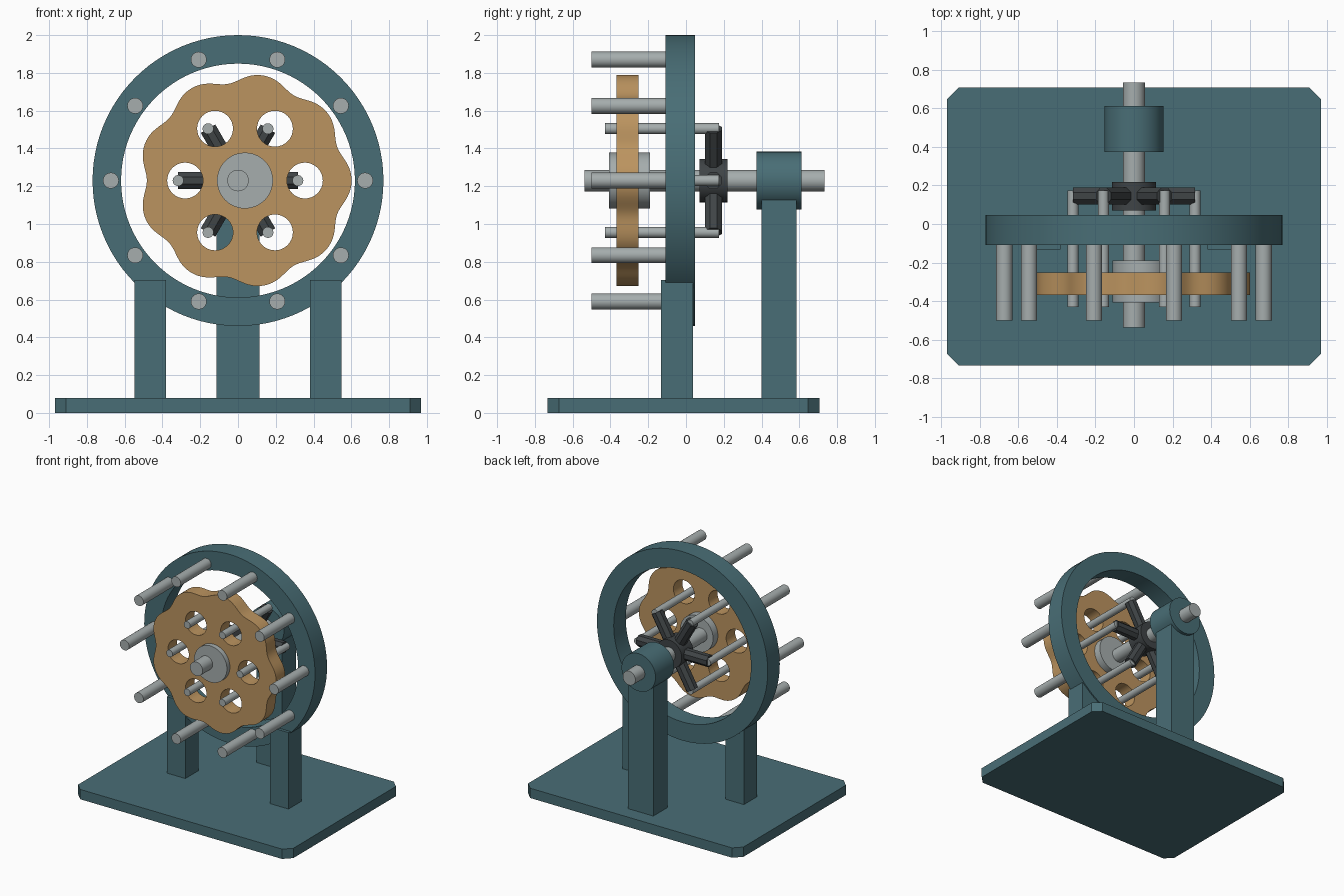
import bpy, bmesh
from math import cos, sin, pi, radians
from mathutils import Matrix, Vector

if "Cube" in bpy.data.objects:
    bpy.data.objects.remove(bpy.data.objects["Cube"])

ZC = 1.23      # axis height
ECC = 0.037    # eccentric offset of the cam and disc


def material(name, rgb):
    m = bpy.data.materials.new(name)
    m.diffuse_color = (*rgb, 1)
    m.use_nodes = True
    m.node_tree.nodes["Principled BSDF"].inputs["Base Color"].default_value = m.diffuse_color
    return m


TEAL = material("teal_paint", (0.066, 0.155, 0.18))
STEEL = material("steel", (0.38, 0.42, 0.42))
BRONZE = material("bronze", (0.50, 0.295, 0.115))
DARK = material("dark_steel", (0.05, 0.058, 0.062))


def finish(name, bm, mat):
    bmesh.ops.recalc_face_normals(bm, faces=bm.faces)
    me = bpy.data.meshes.new(name)
    bm.to_mesh(me)
    bm.free()
    me.materials.append(mat)
    ob = bpy.data.objects.new(name, me)
    bpy.context.collection.objects.link(ob)
    bpy.ops.object.select_all(action='DESELECT')
    ob.select_set(True)
    bpy.context.view_layer.objects.active = ob
    bpy.ops.object.shade_smooth_by_angle(angle=radians(30))
    return ob


def rod(name, a, b, r, mat, sides=32, spin=0.0):
    a, b = Vector(a), Vector(b)
    d = b - a
    bm = bmesh.new()
    rot = d.to_track_quat('Z', 'Y').to_matrix().to_4x4()
    m = Matrix.Translation((a + b) / 2) @ rot @ Matrix.Rotation(spin, 4, 'Z')
    bmesh.ops.create_cone(bm, cap_ends=True, segments=sides, radius1=r,
                          radius2=r, depth=d.length, matrix=m)
    return finish(name, bm, mat)


def y_rod(name, x, z, y0, y1, r, mat, sides=32):
    return rod(name, (x, y0, z), (x, y1, z), r, mat, sides)


def box(name, lo, hi, mat, chamfer=0):
    lo, hi = Vector(lo), Vector(hi)
    bm = bmesh.new()
    bmesh.ops.create_cube(bm, size=1, matrix=Matrix.Translation((lo + hi) / 2)
                          @ Matrix.Diagonal((*(hi - lo), 1)))
    if chamfer:
        upright = [e for e in bm.edges
                   if abs(e.verts[0].co.z - e.verts[1].co.z) > 1e-4]
        bmesh.ops.bevel(bm, geom=upright, offset=chamfer, segments=1, affect='EDGES')
    return finish(name, bm, mat)


def circle(r, n, cx=0, cz=0):
    return [(cx + r * cos(2 * pi * i / n), cz + r * sin(2 * pi * i / n)) for i in range(n)]


def plate(name, loops, x, y0, y1, mat):
    """Upright plate with holes: the first loop is the outline, the rest are cut out."""
    cu = bpy.data.curves.new(name, 'CURVE')
    cu.dimensions = '2D'
    cu.fill_mode = 'BOTH'
    cu.extrude = (y1 - y0) / 2
    for loop in loops:
        sp = cu.splines.new('POLY')
        sp.points.add(len(loop) - 1)
        for p, (u, v) in zip(sp.points, loop):
            p.co = (u, v, 0, 1)
        sp.use_cyclic_u = True
    tmp = bpy.data.objects.new(name + "_outline", cu)
    bpy.context.collection.objects.link(tmp)
    deps = bpy.context.evaluated_depsgraph_get()
    me = bpy.data.meshes.new_from_object(tmp.evaluated_get(deps))
    bm = bmesh.new()
    bm.from_mesh(me)
    bpy.data.objects.remove(tmp)
    bpy.data.curves.remove(cu)
    bpy.data.meshes.remove(me)
    bmesh.ops.remove_doubles(bm, verts=bm.verts, dist=1e-4)
    bm.transform(Matrix.Translation((x, (y0 + y1) / 2, ZC)) @ Matrix.Rotation(pi / 2, 4, 'X'))
    return finish(name, bm, mat)


# Base and supports
box("base_plate", (-0.97, -0.733, 0), (0.97, 0.707, 0.08), TEAL, 0.06)
for side, x in (("left", -0.465), ("right", 0.465)):
    box(f"ring_post_{side}", (x - 0.083, -0.132, 0.07), (x + 0.083, 0.037, 0.703), TEAL)
box("bearing_pedestal", (-0.115, 0.40, 0.07), (0.115, 0.585, 1.128), TEAL)
y_rod("bearing_housing", 0, ZC, 0.373, 0.611, 0.153, TEAL, 48)

# Fixed ring with ten roller pins
plate("ring_housing", [circle(0.77, 96), circle(0.619, 96)], 0, -0.108, 0.047, TEAL)
for i, (x, z) in enumerate(circle(0.673, 10)):
    y_rod(f"roller_pin_{i + 1}", x, ZC + z, -0.50, -0.09, 0.042, STEEL, 24)

# Nine-lobed disc with six round holes
lobes = []
for i in range(216):
    t = 2 * pi * i / 216
    r = 0.544 + 0.0225 * cos(9 * t) - 0.002 * cos(18 * t)
    lobes.append((r * cos(t), r * sin(t)))
holes = [circle(0.095, 32, x, z) for x, z in circle(0.317, 6)]
plate("lobed_disc", [lobes] + holes, ECC, -0.368, -0.252, BRONZE)

# Input shaft and eccentric cam
y_rod("main_shaft", 0, ZC, -0.537, 0.733, 0.057, STEEL)
y_rod("eccentric_cam", ECC, ZC, -0.407, -0.19, 0.148, STEEL, 48)

# Output spider: hub, six octagonal arms and their drive pins
y_rod("spider_hub", 0, ZC, 0.071, 0.219, 0.115, DARK)
for i, (x, z) in enumerate(circle(0.317, 6)):
    rod(f"spider_arm_{i + 1}", (x * 0.2, 0.145, ZC + z * 0.2), (x, 0.145, ZC + z),
        0.048, DARK, 8, pi / 8)
    y_rod(f"drive_pin_{i + 1}", x, ZC + z, -0.43, 0.175, 0.029, STEEL, 20)
